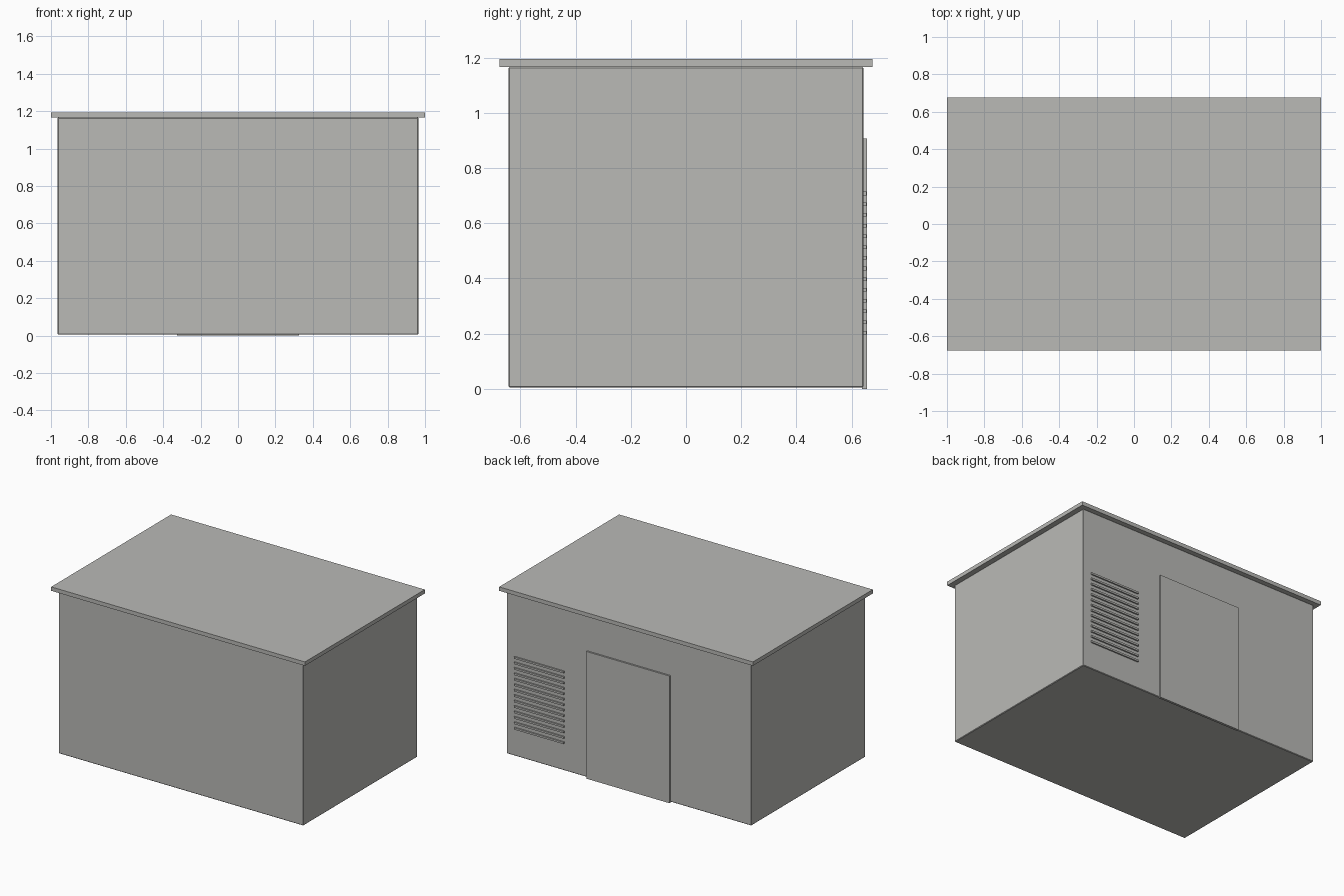
import bpy

cube = bpy.data.objects.get("Cube")
if cube:
    bpy.data.objects.remove(cube, do_unlink=True)

# One warm grey for everything
grey = bpy.data.materials.new("warm_grey")
grey.use_nodes = True
colour = (0.49, 0.49, 0.47, 1.0)
grey.diffuse_color = colour
grey.node_tree.nodes["Principled BSDF"].inputs["Base Color"].default_value = colour


def box(name, low, high, bevel=0.0):
    """Box spanning two opposite corners, with an optional chamfer."""
    centre = [(a + b) / 2 for a, b in zip(low, high)]
    bpy.ops.mesh.primitive_cube_add(size=1, location=centre)
    ob = bpy.context.object
    ob.name = ob.data.name = name
    ob.scale = [b - a for a, b in zip(low, high)]
    bpy.ops.object.transform_apply(location=False, rotation=False, scale=True)
    ob.data.materials.append(grey)
    if bevel:
        mod = ob.modifiers.new("edge_chamfer", 'BEVEL')
        mod.width = bevel
        mod.segments = 1
    return ob


# Main building shell and overhanging flat roof
box("walls", (-0.965, -0.643, 0.005), (0.965, 0.643, 1.166), bevel=0.004)
box("roof", (-1.0, -0.675, 1.166), (1.0, 0.675, 1.194))

# Door slab on the back wall
box("door", (-0.327, 0.638, 0.0), (0.327, 0.655, 0.906))

# Ventilation louvre beside the door
SLATS, FIRST, STEP = 14, 0.203, 0.0388
for i in range(SLATS):
    z = FIRST + i * STEP
    box(f"vent_slat_{i + 1:02d}", (0.508, 0.638, z - 0.0065), (0.90, 0.653, z + 0.0065))
